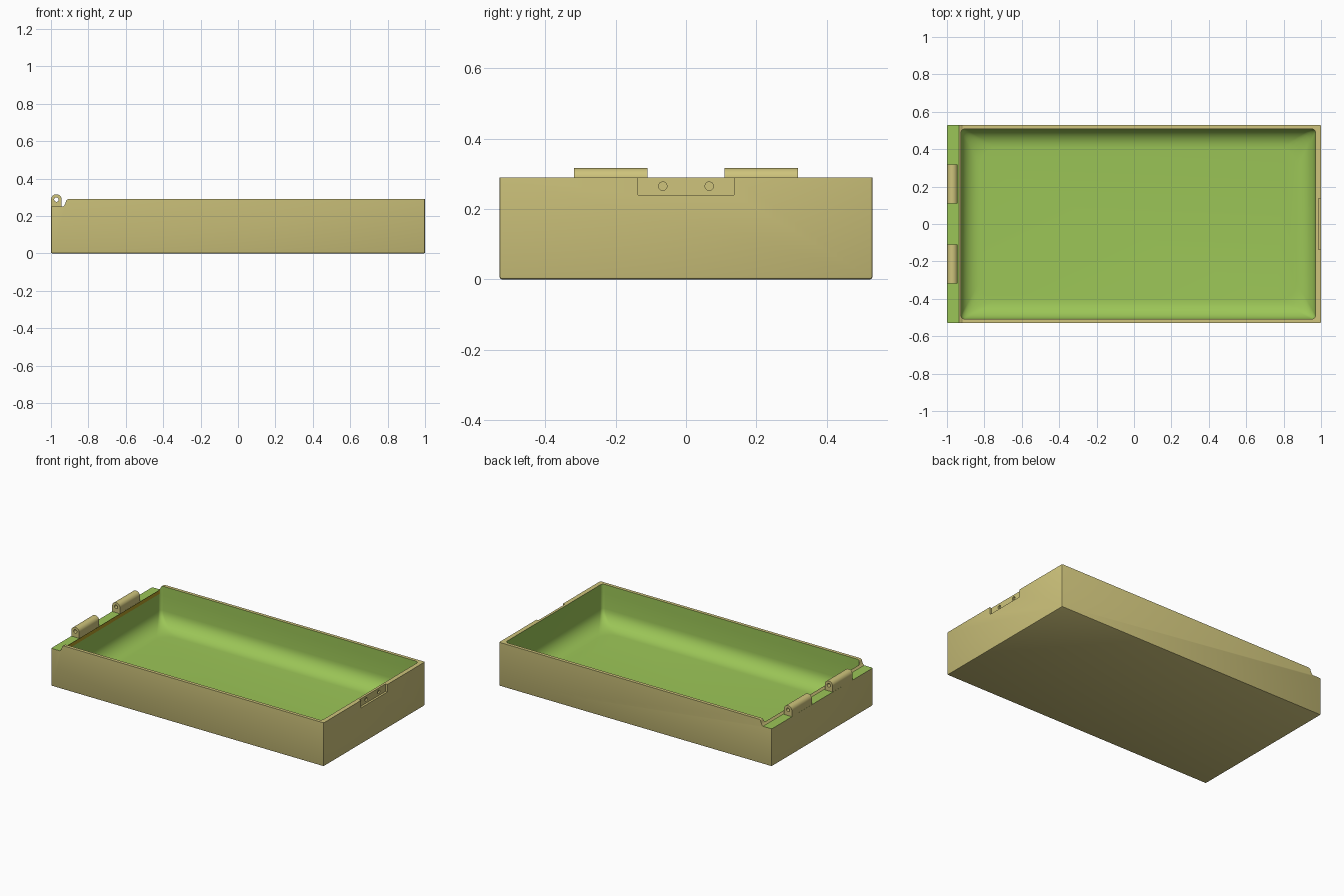
import bpy, bmesh, math
from mathutils import Matrix

cube = bpy.data.objects.get("Cube")
if cube:
    bpy.data.objects.remove(cube, do_unlink=True)


def material(name, rgb):
    m = bpy.data.materials.new(name)
    m.use_nodes = True
    m.diffuse_color = (*rgb, 1)
    m.node_tree.nodes["Principled BSDF"].inputs["Base Color"].default_value = (*rgb, 1)
    return m


TAN, GREEN, BROWN = 0, 1, 2
MATS = [material("tan wood", (0.62, 0.55, 0.2)),
        material("green lining", (0.33, 0.56, 0.095)),
        material("brown lip", (0.45, 0.33, 0.02))]

HX, HY, TOP, LEDGE = 1.0, 0.53, 0.29, 0.25
PIN = (-0.971, 0.288)          # hinge pin centre in x, z
KNUCKLE_R = 0.0285


def arc(cx, cz, r, start, end, steps):
    return [(cx + r * math.cos(math.radians(start + (end - start) * i / steps)),
             cz + r * math.sin(math.radians(start + (end - start) * i / steps)))
            for i in range(steps + 1)]


def finish(bm, name, helper=False):
    bmesh.ops.recalc_face_normals(bm, faces=bm.faces[:])
    mesh = bpy.data.meshes.new(name)
    bm.to_mesh(mesh)
    bm.free()
    for m in MATS:
        mesh.materials.append(m)
    ob = bpy.data.objects.new(name, mesh)
    bpy.context.collection.objects.link(ob)
    ob.hide_render = helper
    return ob


def extrude_y(profile, y0, y1):
    bm = bmesh.new()
    face = bm.faces.new([bm.verts.new((x, y0, z)) for x, z in profile])
    out = bmesh.ops.extrude_face_region(bm, geom=[face])
    verts = [g for g in out["geom"] if isinstance(g, bmesh.types.BMVert)]
    bmesh.ops.translate(bm, verts=verts, vec=(0, y1 - y0, 0))
    bmesh.ops.recalc_face_normals(bm, faces=bm.faces[:])
    return bm


def cylinder(name, radius, length, centre, axis):
    bm = bmesh.new()
    turn = Matrix.Rotation(math.pi / 2, 4, axis)
    bmesh.ops.create_cone(bm, cap_ends=True, segments=24, radius1=radius, radius2=radius,
                          depth=length, matrix=Matrix.Translation(centre) @ turn)
    return finish(bm, name, True)


def cut(ob, cutter):
    mod = ob.modifiers.new("cut", 'BOOLEAN')
    mod.operation, mod.solver, mod.object = 'DIFFERENCE', 'EXACT', cutter
    bpy.context.view_layer.objects.active = ob
    bpy.ops.object.modifier_apply(modifier=mod.name)
    bpy.data.objects.remove(cutter, do_unlink=True)


def smooth(ob):
    bpy.ops.object.select_all(action='DESELECT')
    ob.select_set(True)
    bpy.context.view_layer.objects.active = ob
    bpy.ops.object.shade_smooth_by_angle(angle=math.radians(30))


# Tray body: side profile with a hinge ledge and a curved step up to the rim
reach = 0.052
low = math.degrees(math.asin((LEDGE - PIN[1]) / reach))
step = arc(*PIN, reach, low, -12, 6)
rim = arc(step[-1][0] + 0.013, TOP - 0.012, 0.012, 170, 90, 4)
profile = [(-HX, 0), (-HX, LEDGE)] + step + rim + [(HX, TOP), (HX, 0)]
bm = extrude_y(profile, -HY, HY)
edges = []
for e in bm.edges:
    a, b = (v.co for v in e.verts)
    bottom = max(a.z, b.z) < 0.001
    corner = abs(a.x - b.x) < 0.001 and abs(a.y - b.y) < 0.001
    if bottom or corner and abs(abs(a.x) - HX) < 0.001:
        edges.append(e)
bmesh.ops.bevel(bm, geom=edges, offset=0.007, segments=2, affect='EDGES', profile=0.5)
bm.normal_update()
for f in bm.faces:
    if f.normal.z > 0.99 and f.calc_center_median().z < LEDGE + 0.005:
        f.material_index = GREEN
tray = finish(bm, "tray_body")


# Cavity: rounded rings stacked from a flat floor up a wide fillet
def ring(bm, inset, z):
    x0, x1, hy = -0.925 + inset, 0.97 - inset, 0.508 - inset
    r = 0.02 + inset * 0.8
    pts = []
    for cx, cy, start in ((x1 - r, hy - r, 0), (x0 + r, hy - r, 90),
                          (x0 + r, r - hy, 180), (x1 - r, r - hy, 270)):
        pts += arc(cx, cy, r, start, start + 90, 6)
    return [bm.verts.new((x, y, z)) for x, y in pts]


FLOOR, FILLET = 0.03, 0.1
bm = bmesh.new()
rings = []
for i in range(9):
    a = math.pi / 2 * i / 8
    rings.append(ring(bm, FILLET * (1 - math.sin(a)), FLOOR + FILLET * (1 - math.cos(a))))
rings += [ring(bm, 0, LEDGE - 0.012), ring(bm, 0, TOP + 0.1)]
bm.faces.new(rings[0])
bm.faces.new(rings[-1])
for lower, upper in zip(rings, rings[1:]):
    n = len(lower)
    for i in range(n):
        j = (i + 1) % n
        bm.faces.new((lower[i], lower[j], upper[j], upper[i]))
bmesh.ops.recalc_face_normals(bm, faces=bm.faces[:])
for f in bm.faces:
    lip = f.normal.x < -0.9 and f.calc_center_median().z > LEDGE
    f.material_index = BROWN if lip else GREEN
cut(tray, finish(bm, "cavity_cutter", True))

# Latch recess with two blind screw holes
depth = 0.014
bm = extrude_y([(HX - depth, 0.24), (HX + 0.1, 0.24), (HX + 0.1, 0.4), (HX - depth, 0.4)],
               -0.137, 0.137)
cut(tray, finish(bm, "latch_cutter", True))
for side in (-1, 1):
    cut(tray, cylinder("screw_cutter", 0.012, 0.06,
                       (HX - depth + 0.02, side * 0.066, 0.265), 'Y'))
smooth(tray)

# Hinge knuckles with a pin hole
for side, name in ((-1, "hinge_knuckle_front"), (1, "hinge_knuckle_back")):
    left, right = PIN[0] - KNUCKLE_R, PIN[0] + KNUCKLE_R
    outline = [(left, LEDGE - 0.005), (right, LEDGE - 0.005)] + arc(*PIN, KNUCKLE_R, 0, 180, 16)
    y0, y1 = sorted((side * 0.109, side * 0.318))
    knuckle = finish(extrude_y(outline, y0, y1), name)
    cut(knuckle, cylinder("pin_cutter", 0.012, 0.4, (PIN[0], side * 0.21, PIN[1]), 'X'))
    smooth(knuckle)
